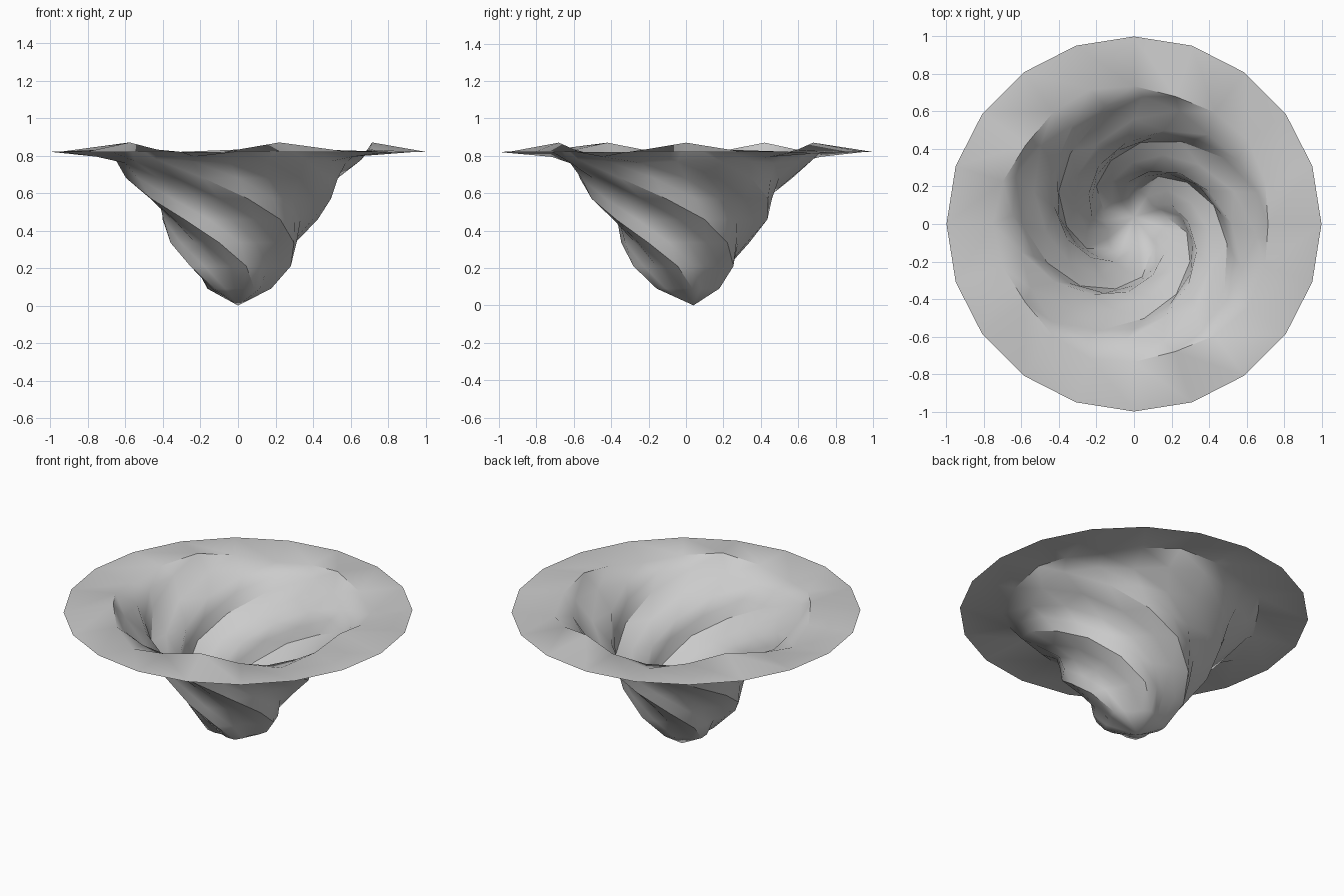
import bpy, bmesh
from math import cos, sin, radians, pi

if "Cube" in bpy.data.objects:
    bpy.data.objects.remove(bpy.data.objects["Cube"])

SIDES, LOBES = 20, 5

# Funnel rings: height, mean radius, lobe depth, crest angle (deg), height ripple
RINGS = [
    (0.09, 0.160, 0.020, 155, 0),
    (0.21, 0.255, 0.030, 135, 0),
    (0.335, 0.325, 0.035, 110, 0),
    (0.46, 0.400, 0.037, 85, 0),
    (0.57, 0.470, 0.037, 60, 0),
    (0.68, 0.560, 0.037, 36, 0),
    (0.77, 0.650, 0.030, 14, 0.010),
    (0.832, 0.735, -0.020, 0, 0.038),
    (0.82, 1.000, 0.000, 0, 0),
]

bm = bmesh.new()


def add_ring(z, radius, depth, crest, ripple):
    verts = []
    for i in range(SIDES):
        a = 2 * pi * i / SIDES
        wave = cos(LOBES * a)
        r = radius + depth * wave
        t = a + radians(crest)
        verts.append(bm.verts.new((r * cos(t), r * sin(t), z + ripple * wave)))
    return verts


# Twisted lobed wall and flat rim
loops = [add_ring(*ring) for ring in RINGS]
for low, high in zip(loops, loops[1:]):
    for i in range(SIDES):
        j = (i + 1) % SIDES
        bm.faces.new((low[i], low[j], high[j], high[i]))

# Closed tip at the bottom
tip = bm.verts.new((0, 0.04, 0))
for i in range(SIDES):
    bm.faces.new((tip, loops[0][(i + 1) % SIDES], loops[0][i]))

# Inside of the funnel is the front side
bmesh.ops.recalc_face_normals(bm, faces=bm.faces)
bm.faces.ensure_lookup_table()
if bm.faces[-1].normal.z < 0:
    bmesh.ops.reverse_faces(bm, faces=bm.faces)

mesh = bpy.data.meshes.new("swirl_funnel")
bm.to_mesh(mesh)
bm.free()
funnel = bpy.data.objects.new("swirl_funnel", mesh)
bpy.context.collection.objects.link(funnel)
bpy.context.view_layer.objects.active = funnel
funnel.select_set(True)
bpy.ops.object.shade_smooth_by_angle(angle=radians(40))
